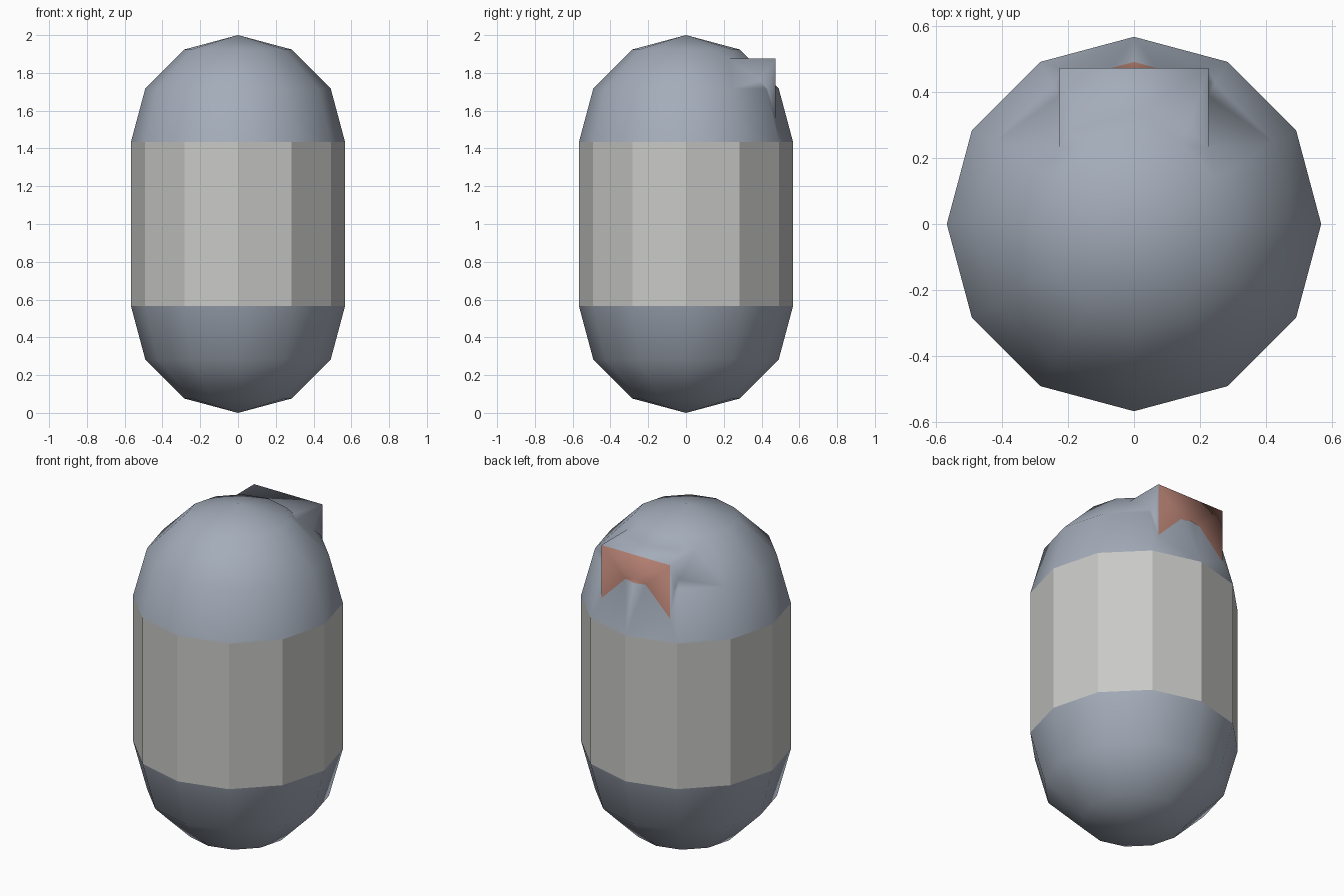
import bpy, bmesh, math

if "Cube" in bpy.data.objects:
    bpy.data.objects.remove(bpy.data.objects["Cube"])

R, H = 0.567, 2.0
SEG = 12


def material(name, rgb):
    m = bpy.data.materials.new(name)
    m.diffuse_color = (*rgb, 1)
    m.use_nodes = True
    m.node_tree.nodes["Principled BSDF"].inputs["Base Color"].default_value = m.diffuse_color
    return m


blue_grey = material("blue grey", (0.37, 0.415, 0.49))
light_grey = material("light grey", (0.58, 0.58, 0.57))
brick_red = material("brick red", (0.45, 0.21, 0.165))


def new_object(name, bm, mats):
    me = bpy.data.meshes.new(name)
    bmesh.ops.recalc_face_normals(bm, faces=bm.faces)
    bm.to_mesh(me)
    bm.free()
    for m in mats:
        me.materials.append(m)
    ob = bpy.data.objects.new(name, me)
    bpy.context.collection.objects.link(ob)
    return ob


def cap(name, base_z, sign, mats):
    """Twelve-sided half sphere, closed with a lid at its base."""
    bm = bmesh.new()
    rings = []
    for lat in (0, 30, 60):
        r, z = R * math.cos(math.radians(lat)), R * math.sin(math.radians(lat))
        rings.append([bm.verts.new((r * math.cos(math.tau * i / SEG),
                                    r * math.sin(math.tau * i / SEG),
                                    base_z + sign * z)) for i in range(SEG)])
    pole = bm.verts.new((0, 0, base_z + sign * R))
    for i in range(SEG):
        j = (i + 1) % SEG
        for a, b in zip(rings, rings[1:]):
            bm.faces.new((a[i], a[j], b[j], b[i]))
        bm.faces.new((rings[-1][i], rings[-1][j], pole))
    bm.faces.new(rings[0])
    return new_object(name, bm, mats)


def finish(ob, base_z):
    """Remove the hidden lid and shade smooth."""
    bm = bmesh.new()
    bm.from_mesh(ob.data)
    lid = [f for f in bm.faces if all(abs(v.co.z - base_z) < 1e-4 for v in f.verts)]
    bmesh.ops.delete(bm, geom=lid, context='FACES')
    bmesh.ops.remove_doubles(bm, verts=bm.verts, dist=1e-5)
    for f in bm.faces:
        f.smooth = True
        f.material_index = 0
        c = f.calc_center_median()
        # red visor front, and the tip of the dome poking through it
        if f.normal.y > 0.99 or (c.y > 0.472 and c.z > R * 0.5 + H - R):
            if len(ob.data.materials) > 1:
                f.material_index = 1
    bmesh.ops.triangulate(bm, faces=[f for f in bm.faces if len(f.verts) > 4])
    bm.to_mesh(ob.data)
    bm.free()


# bottom and top caps
bottom_cap = cap("bottom_cap", R, -1, [blue_grey])
finish(bottom_cap, R)
top_cap = cap("top_cap", H - R, 1, [blue_grey, brick_red])

# visor block, merged into the top cap
bm = bmesh.new()
bmesh.ops.create_cube(bm, size=1)
for v in bm.verts:
    v.co.x *= 0.45
    v.co.y = 0.473 if v.co.y > 0 else 0.1
    v.co.z = 1.875 if v.co.z > 0 else 1.5
visor = new_object("visor_block", bm, [blue_grey, brick_red])
mod = top_cap.modifiers.new("join", 'BOOLEAN')
mod.operation = 'UNION'
mod.solver = 'EXACT'
mod.object = visor
bpy.context.view_layer.objects.active = top_cap
bpy.ops.object.modifier_apply(modifier=mod.name)
bpy.data.objects.remove(visor)
finish(top_cap, H - R)

# flat-sided middle
bm = bmesh.new()
lo, hi = [[bm.verts.new((R * math.cos(math.tau * i / SEG),
                         R * math.sin(math.tau * i / SEG), z))
           for i in range(SEG)] for z in (R, H - R)]
for i in range(SEG):
    j = (i + 1) % SEG
    bm.faces.new((lo[i], lo[j], hi[j], hi[i]))
new_object("body_middle", bm, [light_grey])
